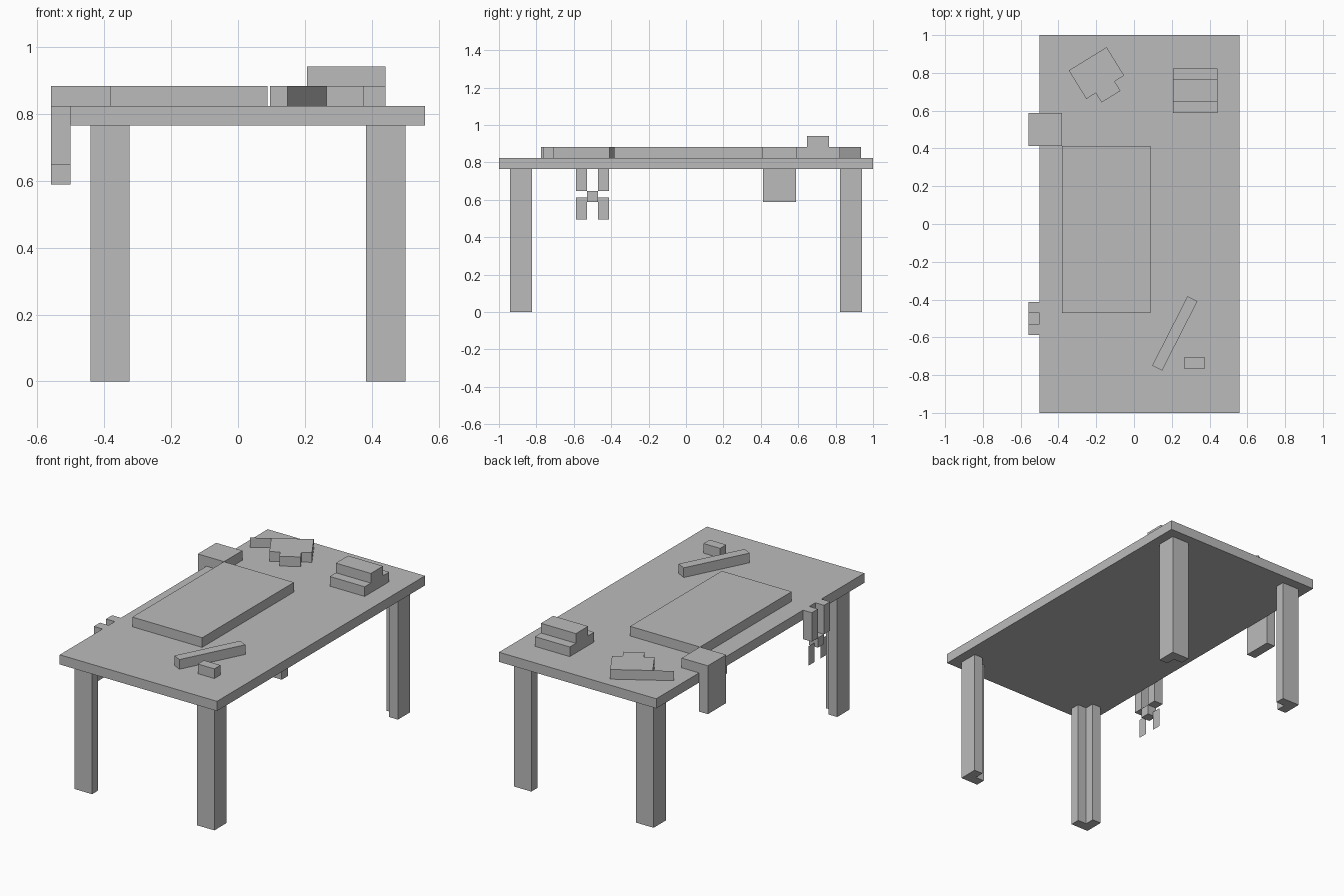
import bpy, bmesh
from math import radians
from mathutils import Matrix, Vector

if "Cube" in bpy.data.objects:
    bpy.data.objects.remove(bpy.data.objects["Cube"], do_unlink=True)

U = 1 / 17  # one modelling unit; the table is 34 units long

grey = bpy.data.materials.new("plain grey")
grey.use_nodes = True
colour = (0.5, 0.5, 0.5, 1)
grey.diffuse_color = colour
grey.node_tree.nodes["Principled BSDF"].inputs["Base Color"].default_value = colour


def prism(name, profile, low, high, axis="z", centre=(0, 0), angle=0):
    """Extrude a closed profile along an axis; equal low and high give a flat sheet."""
    place = {
        "x": lambda a, b, t: Vector((t, a, b)),
        "y": lambda a, b, t: Vector((a, t, b)),
        "z": lambda a, b, t: Vector((a, b, t)),
    }[axis]
    bm = bmesh.new()
    face = bm.faces.new([bm.verts.new(place(a, b, low)) for a, b in profile])
    if high != low:
        result = bmesh.ops.extrude_face_region(bm, geom=[face], use_keep_orig=True)
        moved = [v for v in result["geom"] if isinstance(v, bmesh.types.BMVert)]
        bmesh.ops.translate(bm, verts=moved, vec=place(0, 0, high - low))
    bmesh.ops.recalc_face_normals(bm, faces=bm.faces)
    turn = Matrix.Translation((*centre, 0)) @ Matrix.Rotation(radians(angle), 4, "Z")
    bm.transform(Matrix.Scale(U, 4) @ turn)
    mesh = bpy.data.meshes.new(name)
    bm.to_mesh(mesh)
    bm.free()
    mesh.materials.append(grey)
    obj = bpy.data.objects.new(name, mesh)
    bpy.context.collection.objects.link(obj)
    return obj


def rect(a0, a1, b0, b1):
    return [(a0, b0), (a1, b0), (a1, b1), (a0, b1)]


# Table top
prism("table_top", rect(-8.5, 9.5, -17, 17), 13, 14)

# Legs with the inner corner cut away
leg_profile = [(8, 16), (6, 16), (6, 15), (7, 15), (7, 14), (8, 14)]
for side, sx in (("left", 1), ("right", -1)):
    for end, sy in (("back", 1), ("front", -1)):
        prism(f"{end}_{side}_leg", [(sx * a, sy * b) for a, b in leg_profile],
              0, 13, centre=(0.5, 0))

# Slab lying on the table
prism("table_mat", rect(-6.5, 1.5, -8, 7), 14, 15)

# Bracket bent over the table edge
prism("edge_bracket", [(-9.5, 10), (-8.5, 10), (-8.5, 14), (-6.5, 14), (-6.5, 15), (-9.5, 15)],
      7, 10, axis="y")

# Hanging holder: two bars, a link between them and thin flaps below
for i, y in enumerate((-10, -8)):
    prism(f"holder_bar_{i + 1}", rect(-9.5, -8.5, y, y + 1), 11, 14)
    prism(f"holder_flap_{i + 1}", rect(y, y + 1, 8.4, 10.4), -9.1, -9.1, axis="x")
prism("holder_link", rect(-9.5, -8.5, -9, -8), 10, 11)

# Stepped block
prism("stepped_block", [(10, 14), (14, 14), (14, 15), (13, 15), (13, 16),
                        (11, 16), (11, 15), (10, 15)], 3.5, 7.5, axis="x")

# Rod and small block
prism("rod", rect(-3.5, 3.5, -0.5, 0.5), 14, 15, centre=(3.67, -9.85), angle=63)
prism("small_block", rect(4.5, 6.4, -13, -12), 14, 15)

# Turned block with a front tab and a thin side flap
turned = dict(centre=(-3.38, 13.59), angle=31.7)
prism("turned_block", [(-2, 1.5), (-2, -1.5), (-1, -1.5), (-1, -2.5),
                       (1, -2.5), (1, -1.5), (2, -1.5), (2, 1.5)], 14, 15, **turned)
prism("turned_block_flap", rect(-4, -2, 14, 15), 1.5, 1.5, axis="y", **turned)
